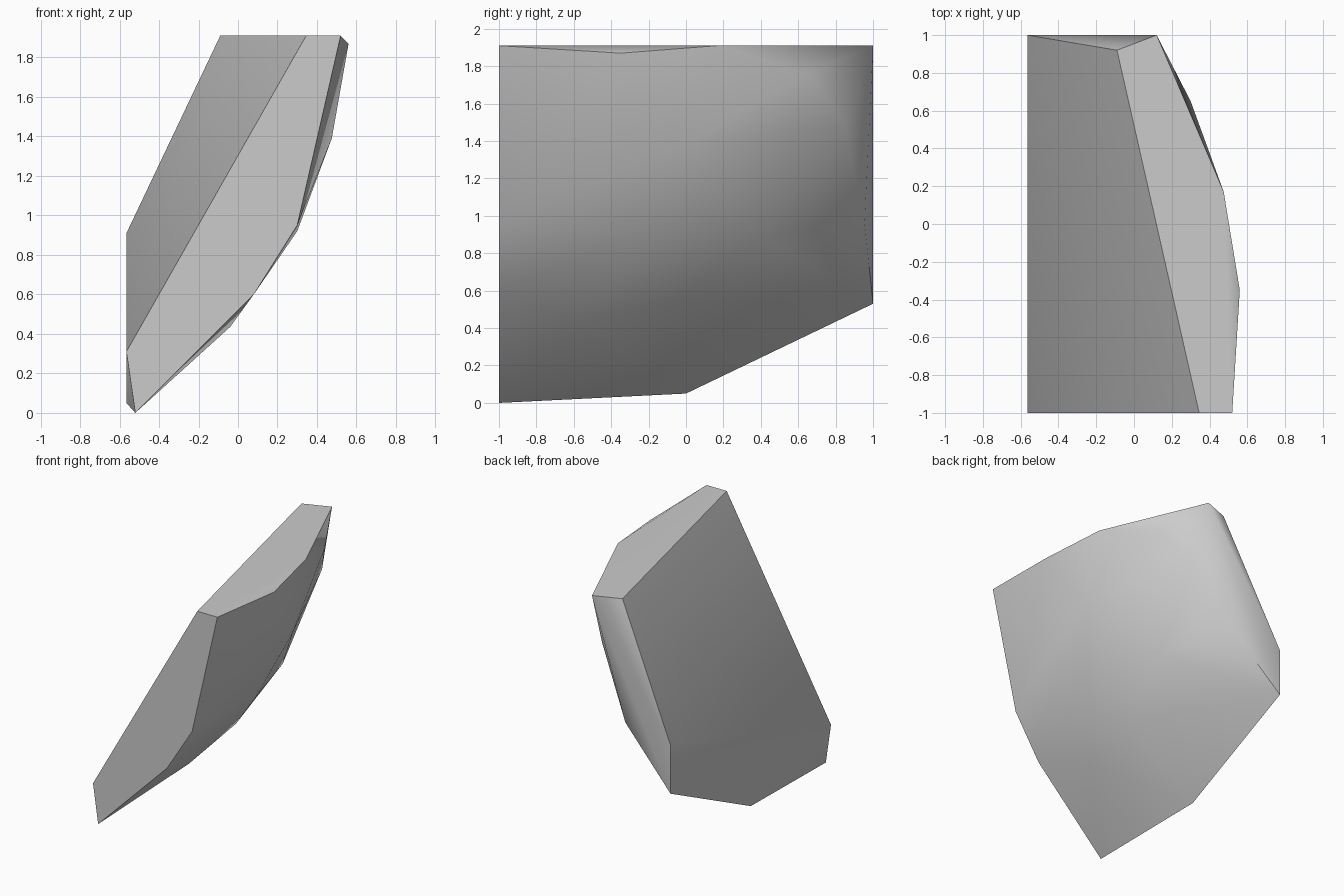
import bpy
import bmesh
import math

cube = bpy.data.objects.get("Cube")
if cube:
    bpy.data.objects.remove(cube, do_unlink=True)

# Flat front face, given as an x-z outline
front_y = -1.0
front_outline = [(-0.565, 0.31), (-0.52, 0.0), (0.08, 0.6),
                 (0.3, 0.95), (0.52, 1.91), (0.345, 1.91)]
# Flat top face, given as an x-y outline
top_z = 1.91
top_outline = [(0.475, 0.17), (0.12, 1.0), (-0.09, 0.92)]
# Cut lower end, given as a y-z outline
end_x = -0.565
end_outline = [(0.0, 0.05), (1.0, 0.53), (1.0, 0.91)]
# Bulging outer side
bulge = [(0.56, -0.35, 1.87), (0.3, 0.65, 1.76), (0.138, 0.85, 1.48),
         (-0.14, 0.955, 0.96), (0.475, 0.0, 1.39), (0.3, -0.2, 0.92),
         (0.1, 0.415, 0.89), (0.0, -0.025, 0.558), (-0.04, -0.55, 0.435)]

points = [(x, front_y, z) for x, z in front_outline]
points += [(x, y, top_z) for x, y in top_outline]
points += [(end_x, y, z) for y, z in end_outline]
points += bulge

# Wrap the corners in one closed rock shard
bm = bmesh.new()
for p in points:
    bm.verts.new(p)
hull = bmesh.ops.convex_hull(bm, input=bm.verts)
loose = [v for v in bm.verts if not v.link_faces]
bmesh.ops.delete(bm, geom=loose, context="VERTS")
bmesh.ops.dissolve_limit(bm, angle_limit=math.radians(1),
                         verts=bm.verts, edges=bm.edges)
bmesh.ops.recalc_face_normals(bm, faces=bm.faces)
mesh = bpy.data.meshes.new("rock_shard")
bm.to_mesh(mesh)
bm.free()

shard = bpy.data.objects.new("rock_shard", mesh)
bpy.context.collection.objects.link(shard)

# Plain grey stone
stone = bpy.data.materials.new("grey_stone")
stone.use_nodes = True
grey = (0.6, 0.6, 0.6, 1.0)
stone.diffuse_color = grey
stone.node_tree.nodes["Principled BSDF"].inputs["Base Color"].default_value = grey
mesh.materials.append(stone)

# Rounded bulge, crisp cuts
bpy.ops.object.select_all(action="DESELECT")
shard.select_set(True)
bpy.context.view_layer.objects.active = shard
bpy.ops.object.shade_smooth_by_angle(angle=math.radians(35))
